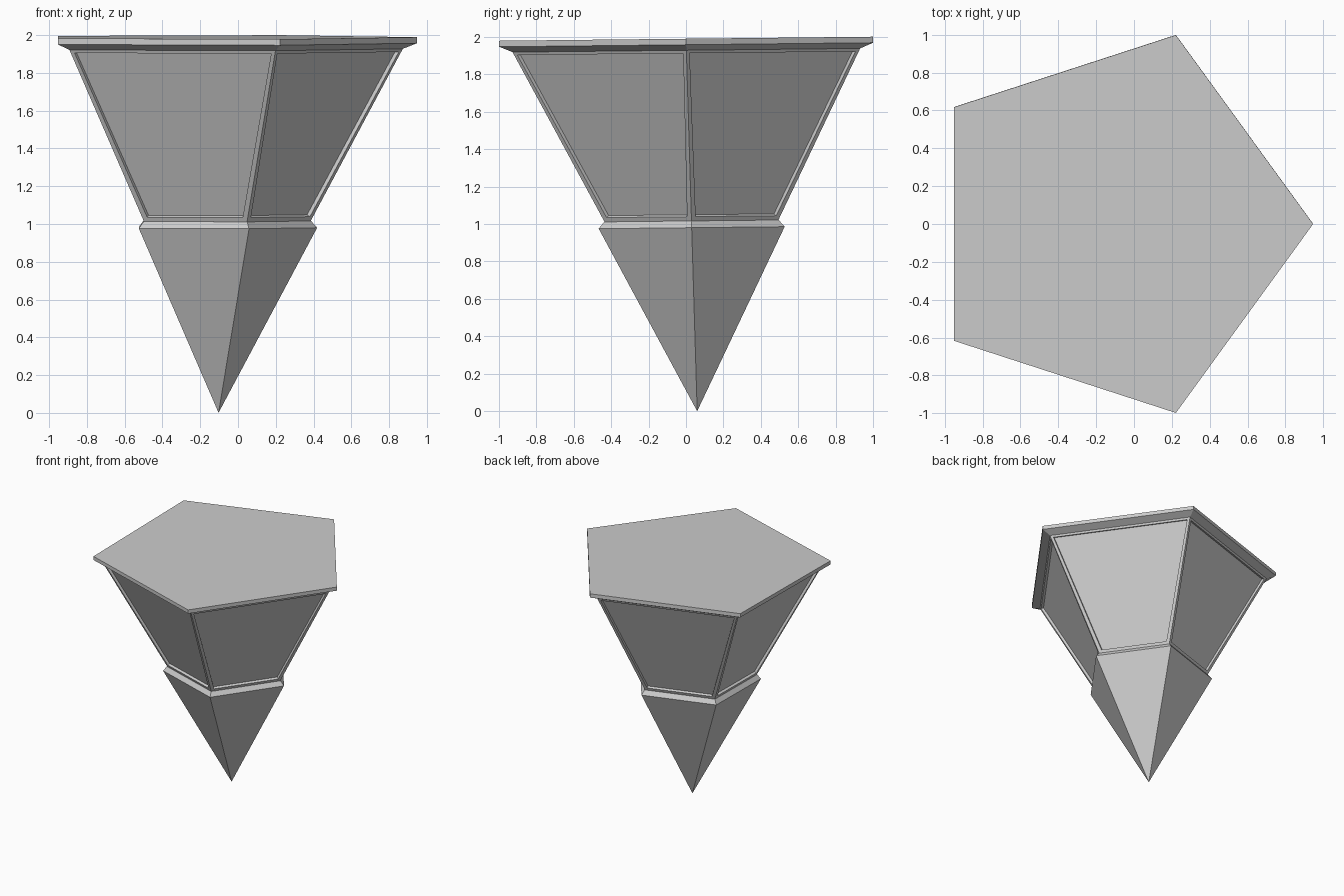
import bpy, bmesh, math

if "Cube" in bpy.data.objects:
    bpy.data.objects.remove(bpy.data.objects["Cube"])

SIDES = 5
CX = -0.103


def place(x, y, z):
    # slight lean of the axis and tilt of the rings
    y = y + 0.03 * (1.989 - z)
    return (x + CX, y, z + 0.0108 * y)


def pentagon_part(name, profile, panels=False):
    """Five-sided solid from (radius, z) pairs, bottom to top; radius 0 makes a point."""
    bm = bmesh.new()
    rings = []
    for r, z in profile:
        if r == 0:
            rings.append([bm.verts.new(place(0, 0, z))] * SIDES)
        else:
            rings.append([bm.verts.new(place(r * math.cos(math.tau * i / SIDES),
                                             r * math.sin(math.tau * i / SIDES), z))
                          for i in range(SIDES)])
    walls = []
    for lo, hi in zip(rings, rings[1:]):
        for i in range(SIDES):
            j = (i + 1) % SIDES
            quad = list(dict.fromkeys([lo[i], lo[j], hi[j], hi[i]]))
            walls.append(bm.faces.new(quad))
    if profile[0][0] > 0:
        bm.faces.new(rings[0][::-1])
    if profile[-1][0] > 0:
        bm.faces.new(rings[-1])
    bm.normal_update()
    if panels:
        # sunken panel in each wall
        inner = walls
        bmesh.ops.inset_individual(bm, faces=inner, thickness=0.034, depth=0)
        bmesh.ops.inset_individual(bm, faces=inner, thickness=0.003, depth=-0.02)
    bmesh.ops.recalc_face_normals(bm, faces=bm.faces)
    mesh = bpy.data.meshes.new(name)
    bm.to_mesh(mesh)
    bm.free()
    obj = bpy.data.objects.new(name, mesh)
    bpy.context.collection.objects.link(obj)
    return obj


# pointed lower half with a sloped shoulder
pentagon_part("lower_spike", [(0, 0), (0.522, 0.98), (0.49, 1.016)])
# panelled upper half
pentagon_part("panelled_body", [(0.487, 1.014), (0.977, 1.93)], panels=True)
# flared top slab
pentagon_part("top_rim", [(0.972, 1.926), (1.05, 1.957), (1.05, 1.989)])
